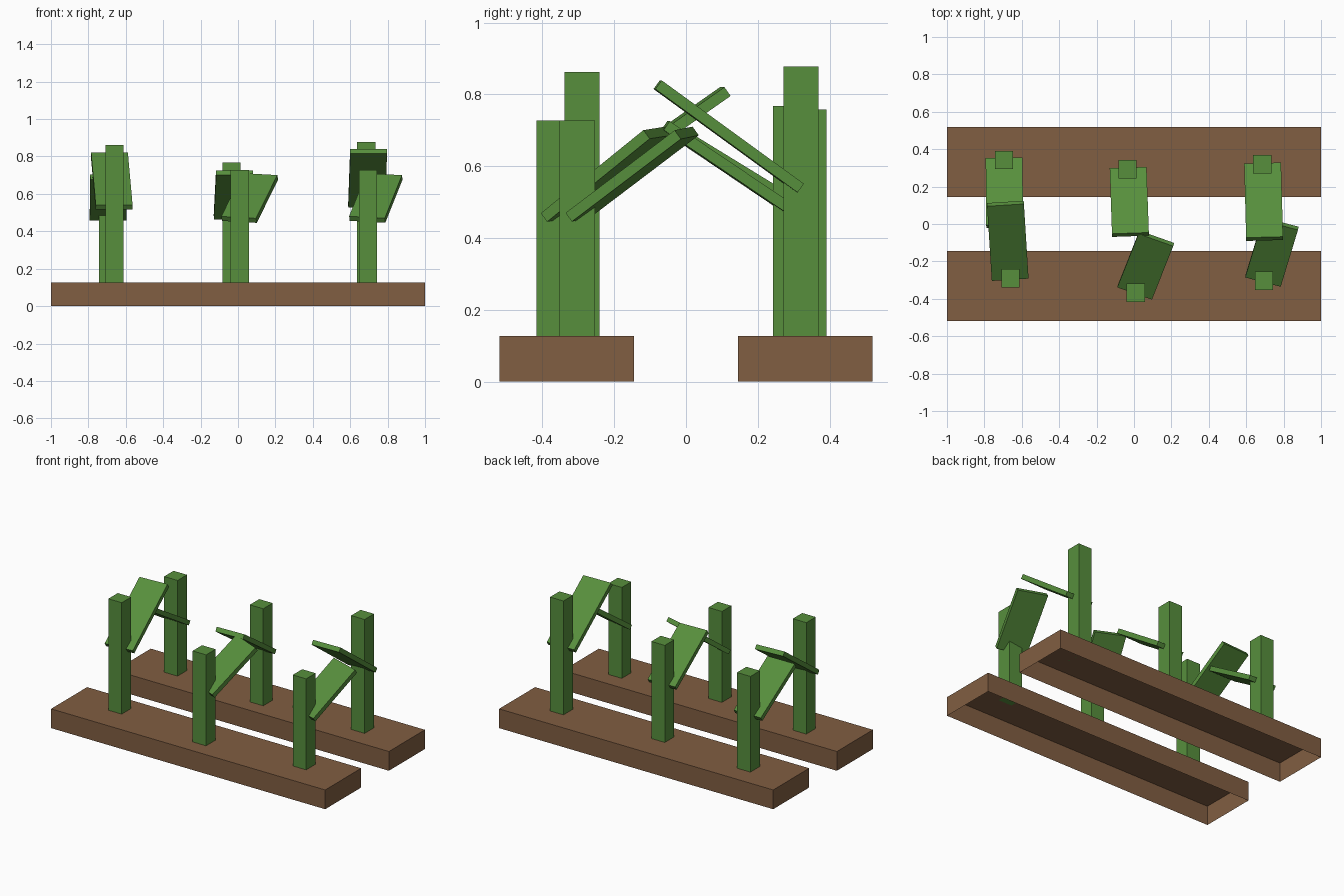
import bpy, bmesh
from math import radians
from mathutils import Matrix, Vector, Euler

default_cube = bpy.data.objects.get("Cube")
if default_cube:
    bpy.data.objects.remove(default_cube)


def make_material(name, rgb):
    mat = bpy.data.materials.new(name)
    mat.use_nodes = True
    mat.diffuse_color = (*rgb, 1)
    mat.node_tree.nodes["Principled BSDF"].inputs["Base Color"].default_value = (*rgb, 1)
    return mat


soil_brown = make_material("soil_brown", (0.22, 0.112, 0.054))
plant_green = make_material("plant_green", (0.095, 0.275, 0.046))


def add_box(name, centre, size, mat, rotation=(0, 0, 0), open_bottom=False):
    bm = bmesh.new()
    bmesh.ops.create_cube(bm, size=1, matrix=Matrix.Diagonal((*size, 1)))
    if open_bottom:
        bm.normal_update()
        under = [f for f in bm.faces if f.normal.z < -0.9]
        bmesh.ops.delete(bm, geom=under, context="FACES")
    mesh = bpy.data.meshes.new(name)
    bm.to_mesh(mesh)
    bm.free()
    mesh.materials.append(mat)
    obj = bpy.data.objects.new(name, mesh)
    obj.location = Vector(centre)
    obj.rotation_euler = Euler([radians(a) for a in rotation])
    bpy.context.collection.objects.link(obj)
    return obj


# Two long planting beds, hollow underneath
BED_TOP = 0.127
for side, y in (("front", -0.332), ("back", 0.332)):
    add_box(side + "_bed", (0, y, BED_TOP / 2), (2, 0.375, BED_TOP), soil_brown,
            open_bottom=True)

# Square stalks: name, x, y, top height
stalks = [
    ("front_right", -0.66, -0.29, 0.862),
    ("front_middle", 0.01, -0.368, 0.727),
    ("front_left", 0.695, -0.303, 0.727),
    ("back_right", -0.695, 0.342, 0.758),
    ("back_middle", -0.035, 0.292, 0.767),
    ("back_left", 0.685, 0.32, 0.878),
]
for name, x, y, top in stalks:
    add_box(name + "_stalk", (x, y, (top + BED_TOP) / 2),
            (0.098, 0.098, top - BED_TOP), plant_green)

# Leaning leaves: name, centre, length, (pitch, roll, yaw)
leaves = [
    ("front_right", (-0.675, -0.09, 0.668), 0.488, (35, 0, 3.6)),
    ("front_middle", (0.0625, -0.22, 0.578), 0.385, (37, 3, -19.5)),
    ("front_left", (0.737, -0.15, 0.578), 0.392, (36, 3, -14.7)),
    ("back_right", (-0.693, 0.167, 0.58), 0.42, (-31.5, 0, 0.5)),
    ("back_middle", (-0.025, 0.118, 0.595), 0.423, (-34, 0, 2)),
    ("back_left", (0.693, 0.119, 0.683), 0.49, (-36, 0, 1.5)),
]
for name, centre, length, rotation in leaves:
    add_box(name + "_leaf", centre, (0.197, length, 0.03), plant_green, rotation)
